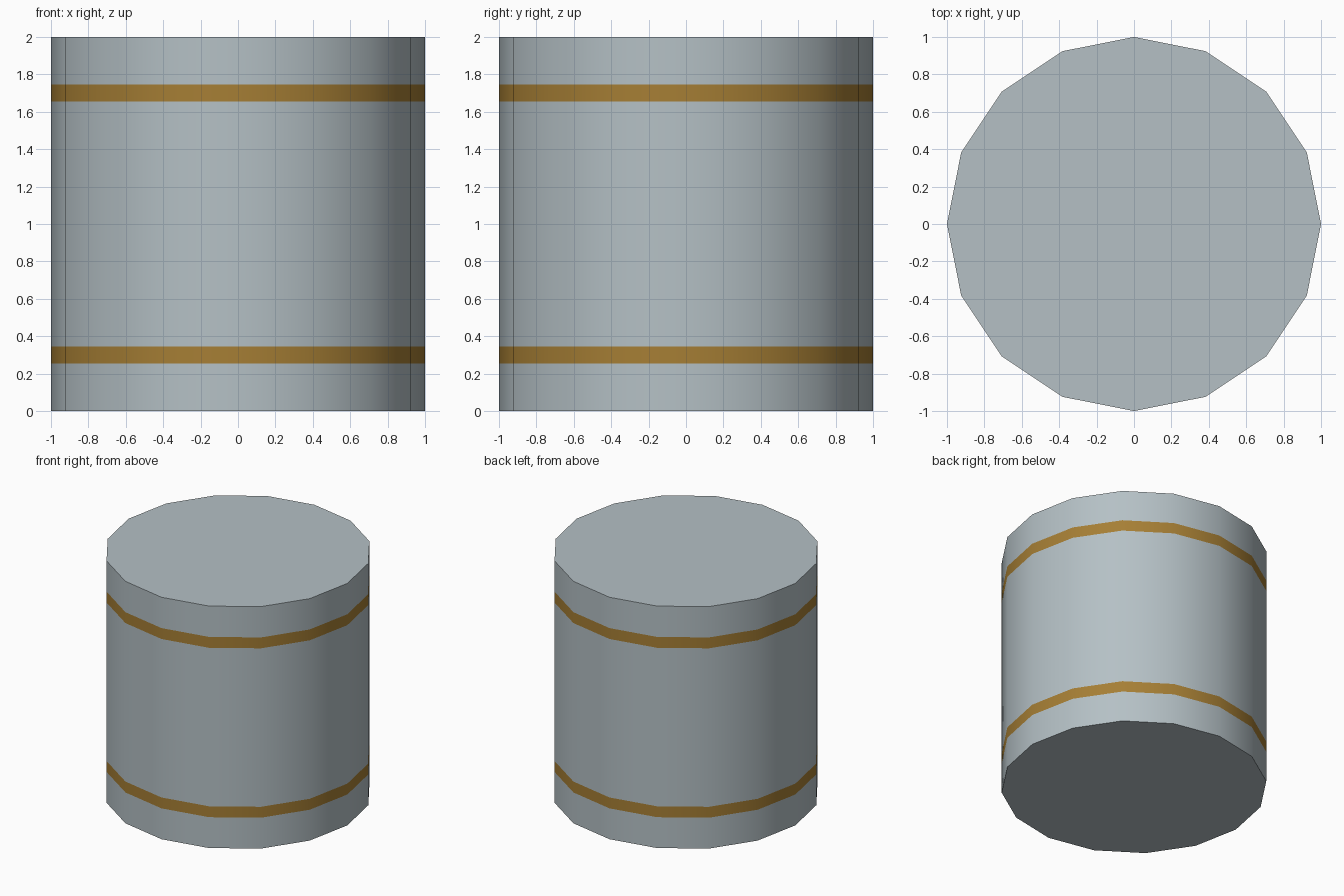
import bpy, bmesh
from math import cos, sin, tau, radians

if "Cube" in bpy.data.objects:
    bpy.data.objects.remove(bpy.data.objects["Cube"])

SIDES = 16
LEVELS = [0, 0.255, 0.345, 1.655, 1.745, 2]   # ring heights
BANDS = (1, 3)                                # gold spans between rings

# drum: stacked rings with flat caps
bm = bmesh.new()
rings = [[bm.verts.new((cos(tau * i / SIDES), sin(tau * i / SIDES), z))
          for i in range(SIDES)] for z in LEVELS]
for k in range(len(LEVELS) - 1):
    for i in range(SIDES):
        j = (i + 1) % SIDES
        f = bm.faces.new((rings[k][i], rings[k][j], rings[k + 1][j], rings[k + 1][i]))
        f.material_index = 1 if k in (1, 3) else 0
bm.faces.new(rings[0][::-1])
bm.faces.new(rings[-1])

mesh = bpy.data.meshes.new("banded_drum")
bm.to_mesh(mesh)
bm.free()
drum = bpy.data.objects.new("banded_drum", mesh)
bpy.context.collection.objects.link(drum)

# grey shell and gold bands
for name, colour in (("shell_grey", (0.46, 0.53, 0.56, 1)),
                     ("band_gold", (0.38, 0.21, 0.035, 1))):
    mat = bpy.data.materials.new(name)
    mat.diffuse_color = colour
    mat.use_nodes = True
    mat.node_tree.nodes["Principled BSDF"].inputs["Base Color"].default_value = mat.diffuse_color
    mesh.materials.append(mat)

# smooth wall, sharp rims
bpy.context.view_layer.objects.active = drum
drum.select_set(True)
bpy.ops.object.shade_smooth_by_angle(angle=radians(30))
